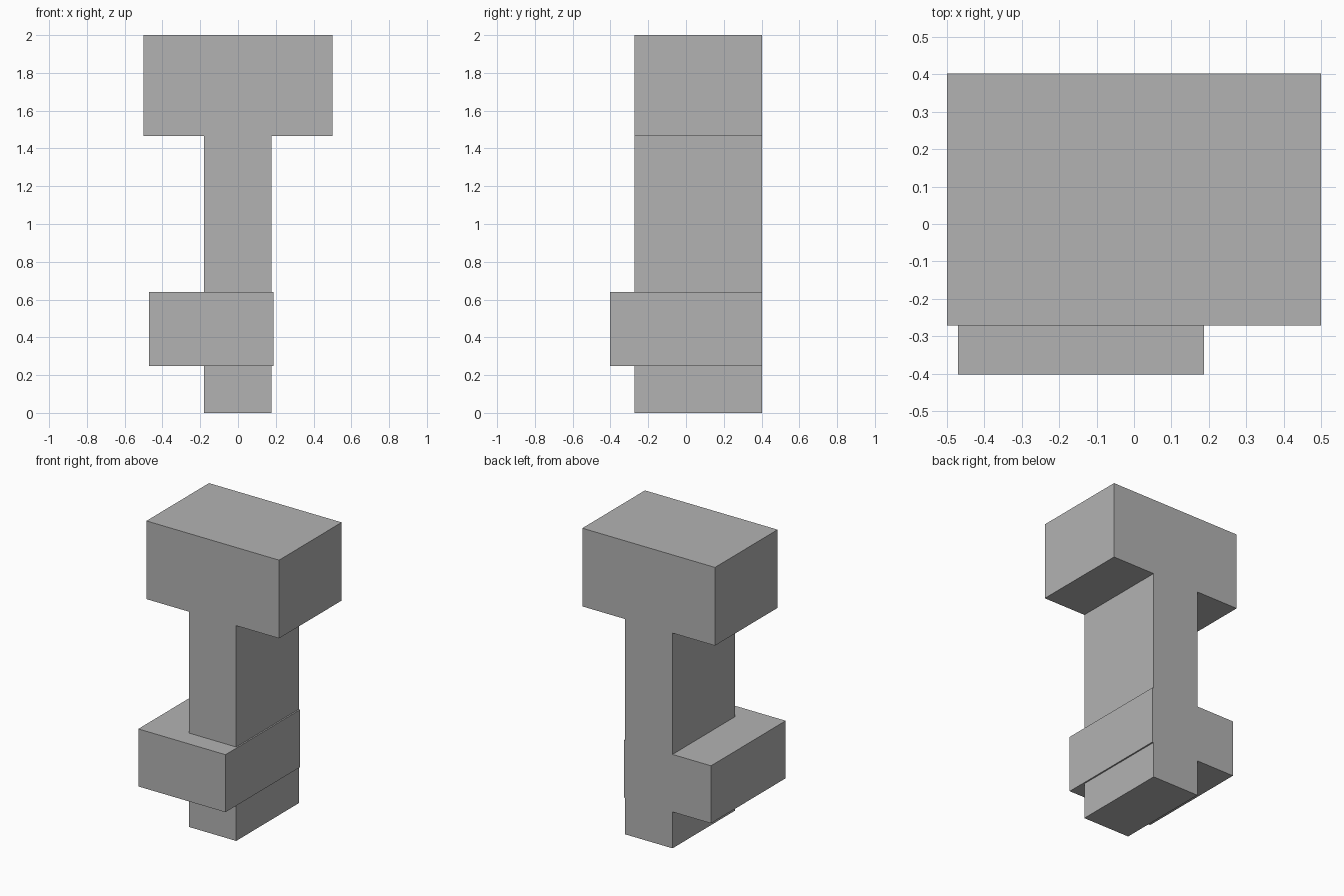
import bpy
import bmesh

cube = bpy.data.objects.get("Cube")
if cube:
    bpy.data.objects.remove(cube, do_unlink=True)

grey = bpy.data.materials.new("plain grey")
grey.use_nodes = True
colour = (0.45, 0.45, 0.45, 1)
grey.diffuse_color = colour
grey.node_tree.nodes["Principled BSDF"].inputs["Base Color"].default_value = colour


def prism(name, outline, front, back):
    """Extrude an x-z outline from the front to the back."""
    bm = bmesh.new()
    face = bm.faces.new([bm.verts.new((x, front, z)) for x, z in outline])
    swept = bmesh.ops.extrude_face_region(bm, geom=[face])
    verts = [v for v in swept["geom"] if isinstance(v, bmesh.types.BMVert)]
    bmesh.ops.translate(bm, verts=verts, vec=(0, back - front, 0))
    # The extrusion may leave the starting face behind or not; keep one cap each end
    if not face.is_valid or len(bm.faces) < len(outline) + 2:
        bmesh.ops.holes_fill(bm, edges=bm.edges[:])
    bmesh.ops.recalc_face_normals(bm, faces=bm.faces[:])
    mesh = bpy.data.meshes.new(name)
    bm.to_mesh(mesh)
    bm.free()
    mesh.materials.append(grey)
    obj = bpy.data.objects.new(name, mesh)
    bpy.context.collection.objects.link(obj)
    return obj


front, back = -0.272, 0.402
left, right = 0.177, -0.18
head_base = 1.467

# Upright post with a wide block on top, in one T-shaped piece
post = prism("post_and_head", [
    (right, 0), (left, 0), (left, head_base), (0.5, head_base),
    (0.5, 2), (-0.5, 2), (-0.5, head_base), (right, head_base)], front, back)

# Offset lower block, flush with the back of the post
block = prism("lower_block", [
    (-0.47, 0.248), (0.187, 0.248), (0.187, 0.64), (-0.47, 0.64)], -0.402, back)
block.hide_render = True

# Weld the two into one clean solid
union = post.modifiers.new("weld", 'BOOLEAN')
union.operation = 'UNION'
union.solver = 'EXACT'
union.object = block
bpy.context.view_layer.objects.active = post
bpy.ops.object.modifier_apply(modifier=union.name)
bpy.data.objects.remove(block, do_unlink=True)
